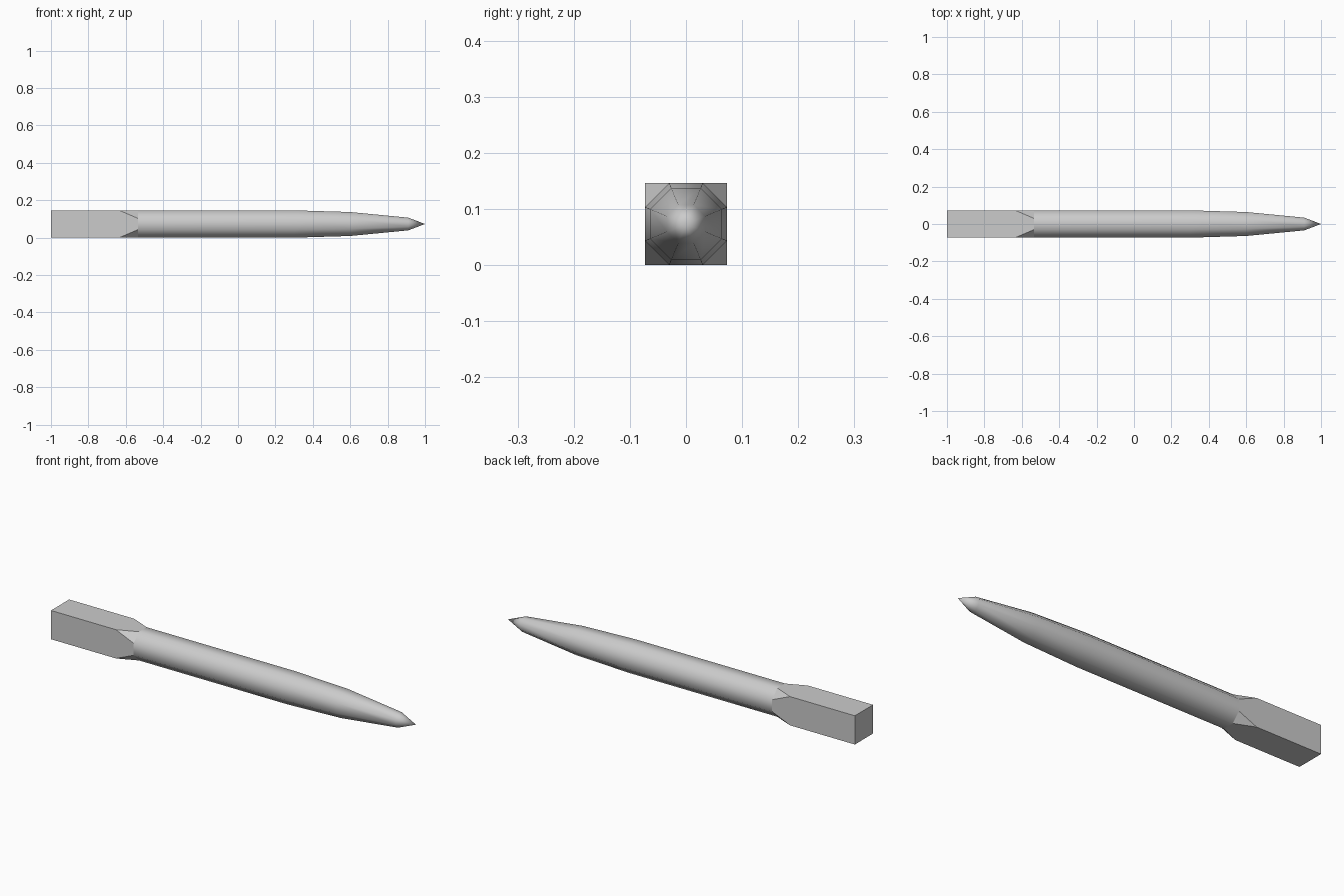
import bpy, bmesh, math

cube = bpy.data.objects.get("Cube")
if cube:
    bpy.data.objects.remove(cube, do_unlink=True)

HALF = 0.073                      # half thickness of the shaft
SIDES = 8

metal = bpy.data.materials.new("light_grey")
metal.use_nodes = True
GREY = (0.6, 0.6, 0.6, 1)
metal.diffuse_color = GREY
metal.node_tree.nodes["Principled BSDF"].inputs["Base Color"].default_value = GREY


def octagon(bm, x, flat):
    """Ring of eight points around the x axis, with flats facing y and z."""
    r = flat / math.cos(math.pi / SIDES)
    angles = [(i + 0.5) * math.tau / SIDES for i in range(SIDES)]
    return [bm.verts.new((x, r * math.cos(a), HALF + r * math.sin(a))) for a in angles]


def square(bm, x):
    """Four corners, in the same turning order as the octagon."""
    return [bm.verts.new((x, sy * HALF, HALF + sz * HALF))
            for sy, sz in ((1, 1), (-1, 1), (-1, -1), (1, -1))]


bm = bmesh.new()

# Square shank
end, neck = square(bm, -1.0), square(bm, -0.635)
bm.faces.new(end)
rings = [octagon(bm, x, flat) for x, flat in
         ((-0.535, HALF), (0.3, HALF), (0.6, 0.064), (0.91, 0.034))]
collar = rings[0]
for i in range(4):
    j = (i + 1) % 4
    a, b, c = collar[2 * i], collar[2 * i + 1], collar[(2 * i + 2) % SIDES]
    # Corner chamfer, then the long side that runs out to the collar
    bm.faces.new((neck[i], a, b))
    bm.faces.new((end[i], neck[i], b, c, neck[j], end[j]))

# Eight-sided shaft and pointed tip
smooth = []
for low, high in zip(rings, rings[1:]):
    for i in range(SIDES):
        j = (i + 1) % SIDES
        smooth.append(bm.faces.new((low[i], high[i], high[j], low[j])))
tip = bm.verts.new((1.0, 0, HALF))
for i in range(SIDES):
    smooth.append(bm.faces.new((rings[-1][i], tip, rings[-1][(i + 1) % SIDES])))

bmesh.ops.recalc_face_normals(bm, faces=bm.faces)
for face in smooth:
    face.smooth = True
for i in range(SIDES):
    bm.edges.get((collar[i], collar[(i + 1) % SIDES])).smooth = False

mesh = bpy.data.meshes.new("pointed_chisel")
bm.to_mesh(mesh)
bm.free()
mesh.materials.append(metal)
bpy.context.collection.objects.link(bpy.data.objects.new("pointed_chisel", mesh))
